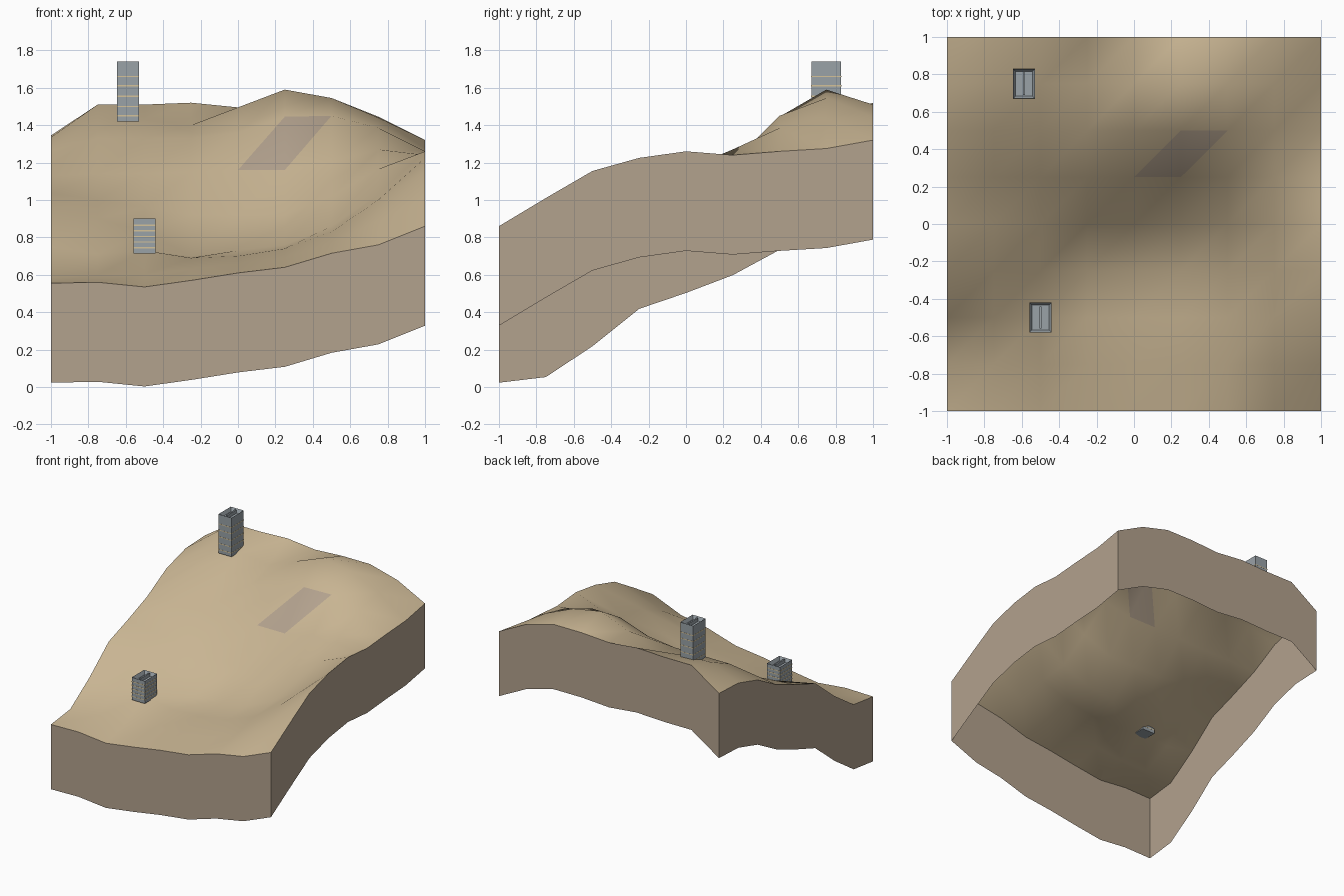
import bpy, bmesh

cube = bpy.data.objects.get("Cube")
if cube:
    bpy.data.objects.remove(cube, do_unlink=True)


def make_material(name, colour):
    mat = bpy.data.materials.new(name)
    mat.use_nodes = True
    rgba = (*colour, 1.0)
    mat.diffuse_color = rgba
    mat.node_tree.nodes["Principled BSDF"].inputs["Base Color"].default_value = rgba
    return mat


sand = make_material("sand", (0.58, 0.46, 0.29))
earth = make_material("brown earth", (0.45, 0.36, 0.27))
stone = make_material("grey stone", (0.32, 0.36, 0.39))
trim = make_material("pale trim", (0.66, 0.54, 0.32))


def make_object(name, bm, materials, smooth=False):
    mesh = bpy.data.meshes.new(name)
    for face in bm.faces:
        face.smooth = smooth
    bm.to_mesh(mesh)
    bm.free()
    for mat in materials:
        mesh.materials.append(mat)
    obj = bpy.data.objects.new(name, mesh)
    bpy.context.collection.objects.link(obj)
    return obj


# Ground heights in hundredths, one row per step from front to back
rows = [
    "55.5 56 53.5 57 61 64 71.5 76 86",
    "58.5 60 60 63 66 69 77 89 101",
    "75 71 73 69 70 74 83 100 115.5",
    "95 90 83 70 73 76 86 103 122.5",
    "103.5 100 96 92 92 92 102 116.5 126",
    "113 114 114 115 116 116 120 127 124",
    "126.5 133 133 133 136 144.5 145 138.5 126",
    "133.5 144 143 140 149.5 159 154.5 144 127.5",
    "134.5 151 151 152 149.5 151 151 144.5 132",
]
heights = [[float(h) / 100 for h in row.split()] for row in rows]
last = len(heights) - 1
STEP = 2 / last
WALL = 0.532


def ground_point(i, j):
    return (i * STEP - 1, j * STEP - 1, heights[j][i])


# Hillside surface, every cell split along the same diagonal
bm = bmesh.new()
grid = [[bm.verts.new(ground_point(i, j)) for i in range(last + 1)]
        for j in range(last + 1)]
for j in range(last):
    for i in range(last):
        a, b = grid[j][i], grid[j][i + 1]
        c, d = grid[j + 1][i + 1], grid[j + 1][i]
        lower = bm.faces.new((a, b, c))
        upper = bm.faces.new((a, c, d))
        # Bare earth patch: two triangles sharing an edge
        if (i, j) == (4, 5):
            lower.material_index = 1
        if (i, j) == (5, 5):
            upper.material_index = 1
make_object("hillside", bm, [sand, earth], smooth=True)

# Cut earth wall hanging from the border, open underneath
border = ([(i, 0) for i in range(last)] + [(last, j) for j in range(last)]
          + [(i, last) for i in range(last, 0, -1)]
          + [(0, j) for j in range(last, 0, -1)])
bm = bmesh.new()
top = [bm.verts.new(ground_point(i, j)) for i, j in border]
bottom = [bm.verts.new((v.co.x, v.co.y, v.co.z - WALL)) for v in top]
for k in range(len(top)):
    n = (k + 1) % len(top)
    bm.faces.new((bottom[k], bottom[n], top[n], top[k]))
make_object("earth_wall", bm, [earth])


def add_box(bm, centre, size, material=0):
    verts = bmesh.ops.create_cube(bm, size=1)["verts"]
    bmesh.ops.scale(bm, vec=size, verts=verts)
    bmesh.ops.translate(bm, vec=centre, verts=verts)
    for face in {f for v in verts for f in v.link_faces}:
        face.material_index = material
    return verts


# Stone tower: body with a sunken roof, a divider and pale storey bands
def make_tower(name, x, y, z_low, z_high, bands):
    width, depth = 0.118, 0.16
    bm = bmesh.new()
    add_box(bm, (x, y, (z_low + z_high) / 2), (width, depth, z_high - z_low))
    roof = max(bm.faces, key=lambda f: f.calc_center_median().z)
    bmesh.ops.inset_region(bm, faces=[roof], thickness=0.02)
    bmesh.ops.translate(bm, vec=(0, 0, -0.03), verts=roof.verts[:])
    add_box(bm, (x, y, z_high - 0.017), (0.012, depth - 0.04, 0.03))
    for z in bands:
        for side in (-1, 1):
            add_box(bm, (x + side * width / 2, y, z), (0.002, depth, 0.007), 1)
            add_box(bm, (x, y + side * depth / 2, z), (width, 0.002, 0.007), 1)
    make_object(name, bm, [stone, trim])


make_tower("tall_tower", -0.588, 0.75, 1.42, 1.74, (1.45, 1.5, 1.555, 1.61, 1.66))
make_tower("short_tower", -0.5, -0.5, 0.715, 0.9, (0.745, 0.775, 0.805, 0.835, 0.865))
